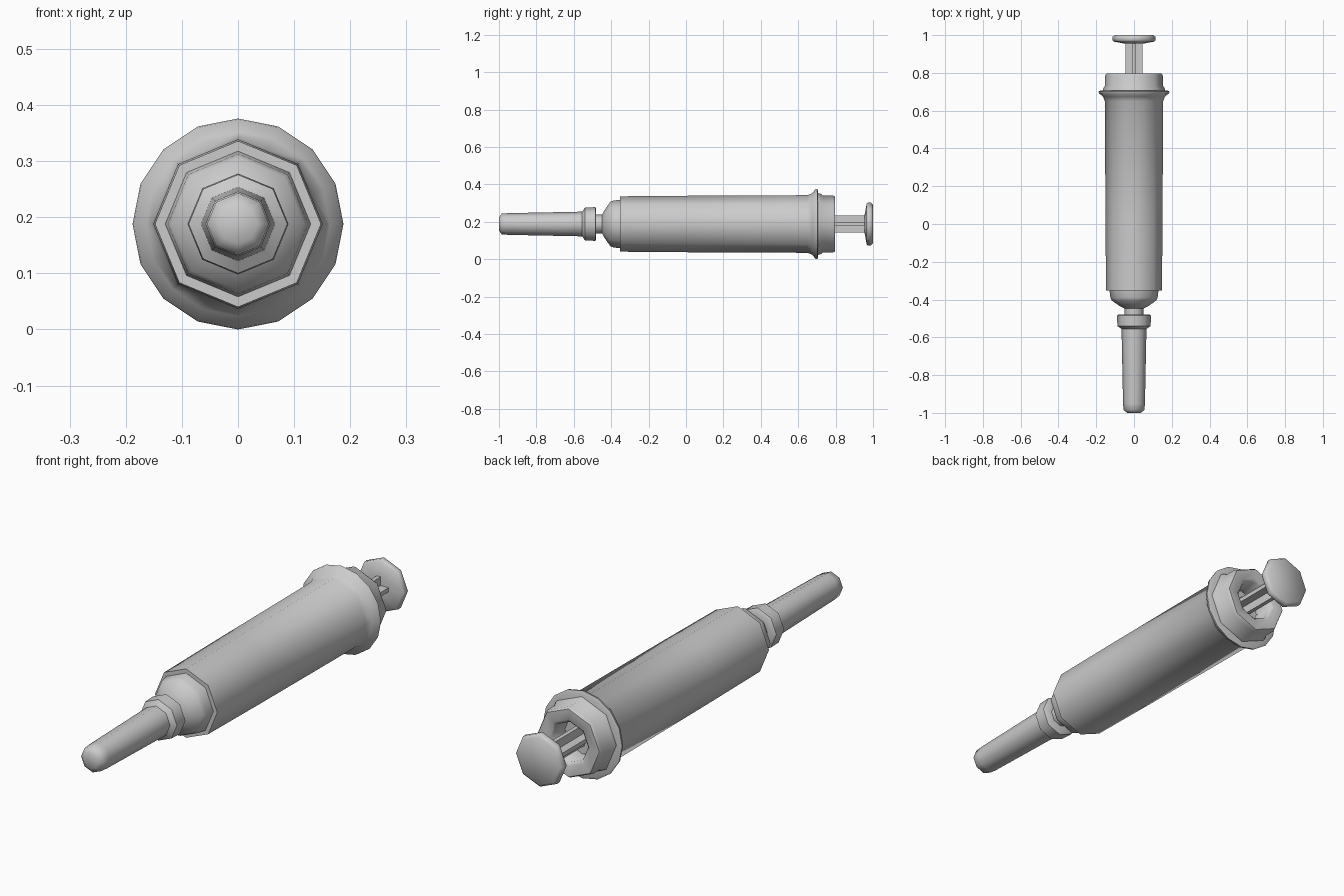
import bpy, bmesh, math

if "Cube" in bpy.data.objects:
    bpy.data.objects.remove(bpy.data.objects["Cube"])

AXIS_Z = 0.188
grey = bpy.data.materials.new("light grey plastic")
grey.diffuse_color = (0.6, 0.6, 0.6, 1)
grey.use_nodes = True
grey.node_tree.nodes["Principled BSDF"].inputs["Base Color"].default_value = grey.diffuse_color


def finish(name, bm, angle):
    bmesh.ops.recalc_face_normals(bm, faces=bm.faces)
    mesh = bpy.data.meshes.new(name)
    bm.to_mesh(mesh)
    bm.free()
    obj = bpy.data.objects.new(name, mesh)
    bpy.context.collection.objects.link(obj)
    mesh.materials.append(grey)
    bpy.ops.object.select_all(action='DESELECT')
    obj.select_set(True)
    bpy.context.view_layer.objects.active = obj
    bpy.ops.object.shade_smooth_by_angle(angle=math.radians(angle))
    return obj


def lathe(name, profile, sides=8, octagon=None, angle=50):
    """Sweep (y, radius) points round the long axis, ends closed.
    With 16 sides, rings outside the octagon range stay round."""
    bm = bmesh.new()
    rings = []
    for i, (y, r) in enumerate(profile):
        ring = []
        for k in range(sides):
            a = 2 * math.pi * k / sides
            flat = octagon and i in octagon and k % 2
            q = r * math.cos(math.pi / 8) if flat else r
            ring.append(bm.verts.new((q * math.sin(a), y, AXIS_Z + q * math.cos(a))))
        rings.append(ring)
    for a, b in zip(rings, rings[1:]):
        for k in range(sides):
            n = (k + 1) % sides
            bm.faces.new((a[k], a[n], b[n], b[k]))
    bm.faces.new(rings[0])
    bm.faces.new(rings[-1])
    return finish(name, bm, angle)


# Needle cap with rounded tip and collar
lathe("needle_cap", [(-1.0, 0.035), (-0.985, 0.055), (-0.95, 0.058), (-0.555, 0.066),
                     (-0.54, 0.088), (-0.485, 0.09), (-0.48, 0.083), (-0.48, 0.04)])
# Neck joining cap and nose
lathe("neck", [(-0.49, 0.05), (-0.43, 0.05)])
# Rounded nose of the barrel
lathe("nose", [(-0.448, 0.05), (-0.435, 0.075), (-0.405, 0.118), (-0.39, 0.125),
               (-0.35, 0.13)])
# Eight-sided barrel flaring into a sixteen-sided flange, hollow at the back
lathe("barrel", [(-0.352, 0.148), (0.0, 0.151), (0.65, 0.154), (0.675, 0.164),
                 (0.692, 0.186), (0.702, 0.188), (0.707, 0.175), (0.707, 0.085),
                 (0.0, 0.085)], sides=16, octagon={0, 1, 2, 7, 8})
# Back collar with an open hole
lathe("back_collar", [(0.70, 0.085), (0.705, 0.165), (0.718, 0.163), (0.732, 0.153),
                      (0.785, 0.153), (0.797, 0.146), (0.797, 0.10), (0.785, 0.086),
                      (0.70, 0.085)])

# Plunger rod: two crossed fins
for name, hx, hz in (("rod_fin_upright", 0.009, 0.046), ("rod_fin_level", 0.046, 0.009)):
    bm = bmesh.new()
    bmesh.ops.create_cube(bm, size=1)
    for v in bm.verts:
        v.co = (v.co.x * 2 * hx, 0.49 + v.co.y * 0.97, AXIS_Z + v.co.z * 2 * hz)
    finish(name, bm, 30)

# Thumb disc
lathe("thumb_disc", [(0.955, 0.05), (0.966, 0.108), (0.972, 0.114), (0.99, 0.114),
                     (1.0, 0.103)])
